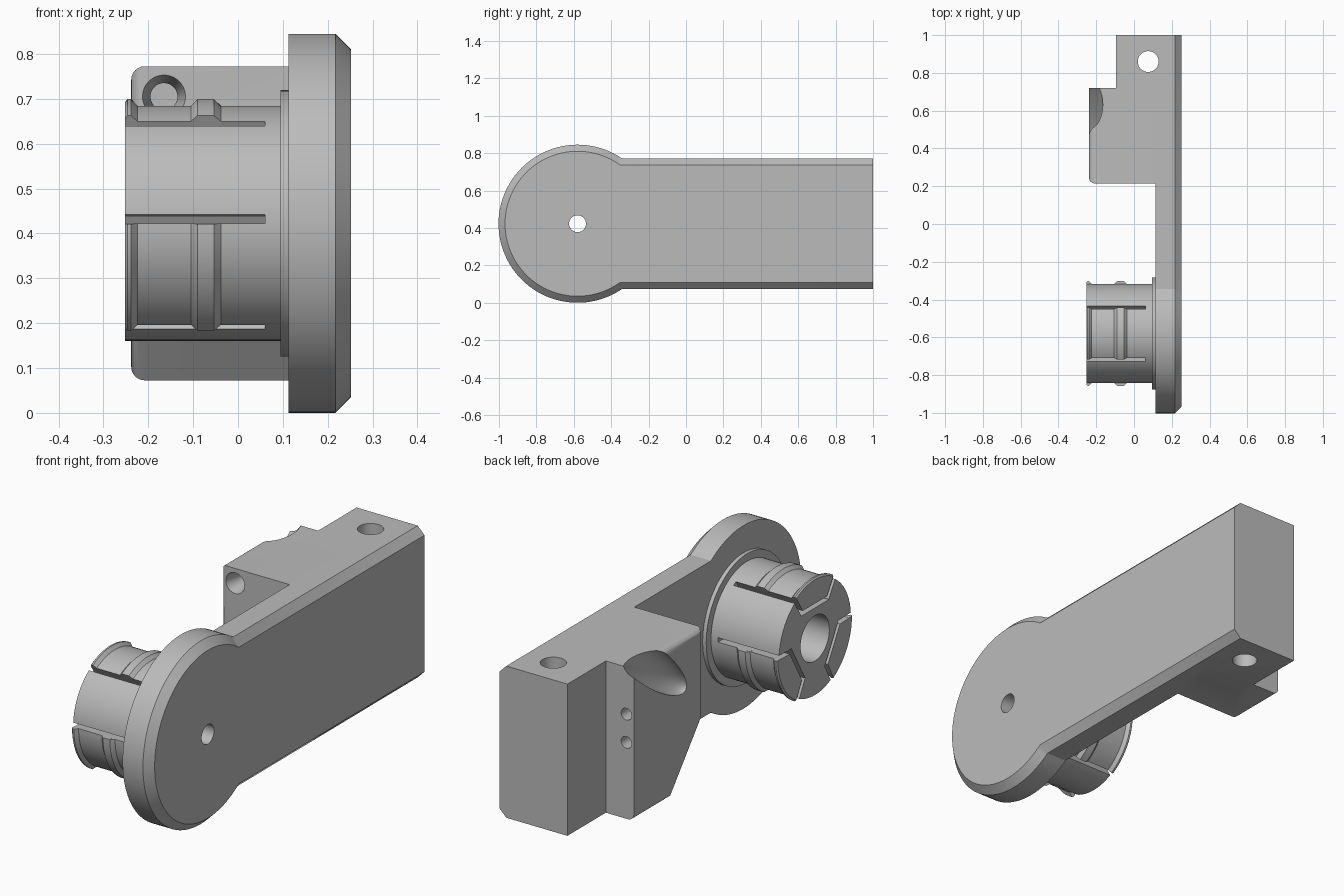
import bpy, bmesh, math
from mathutils import Matrix, Vector

if "Cube" in bpy.data.objects:
    bpy.data.objects.remove(bpy.data.objects["Cube"])

CY, CZ = -0.58, 0.4225          # hub axis
X_IN, X_OUT = 0.113, 0.252      # plate faces

grey = bpy.data.materials.new("plain_grey")
grey.use_nodes = True
grey.diffuse_color = (0.5, 0.5, 0.5, 1)
grey.node_tree.nodes["Principled BSDF"].inputs["Base Color"].default_value = (0.5, 0.5, 0.5, 1)


def finish(bm, name):
    bmesh.ops.recalc_face_normals(bm, faces=bm.faces)
    me = bpy.data.meshes.new(name)
    bm.to_mesh(me)
    bm.free()
    me.materials.append(grey)
    ob = bpy.data.objects.new(name, me)
    bpy.context.collection.objects.link(ob)
    return ob


def loft(name, loops, closed=False):
    """Skin equal-length loops; cap the ends, or join last to first."""
    bm = bmesh.new()
    rings = [[bm.verts.new(p) for p in loop] for loop in loops]
    n = len(rings[0])
    pairs = list(zip(rings, rings[1:]))
    for a, b in pairs:
        for i in range(n):
            j = (i + 1) % n
            bm.faces.new((a[i], a[j], b[j], b[i]))
    bm.faces.new(rings[0])
    bm.faces.new(rings[-1])
    return finish(bm, name)


def box(name, lo, hi, matrix=Matrix()):
    bm = bmesh.new()
    lo, hi = Vector(lo), Vector(hi)
    size = Matrix.Diagonal((*(hi - lo), 1))
    bmesh.ops.create_cube(bm, size=1, matrix=matrix @ Matrix.Translation((lo + hi) / 2) @ size)
    return finish(bm, name)


def rod(name, start, end, r1, r2=None, segs=64):
    """Cylinder or cone between two points."""
    start, end = Vector(start), Vector(end)
    d = end - start
    m = Matrix.Translation((start + end) / 2) @ d.to_track_quat('Z', 'Y').to_matrix().to_4x4()
    bm = bmesh.new()
    bmesh.ops.create_cone(bm, cap_ends=True, segments=segs, radius1=r1,
                          radius2=r1 if r2 is None else r2, depth=d.length, matrix=m)
    return finish(bm, name)


def combine(ob, tool, op='DIFFERENCE'):
    mod = ob.modifiers.new(op, 'BOOLEAN')
    mod.operation, mod.object, mod.solver = op, tool, 'EXACT'
    bpy.context.view_layer.objects.active = ob
    bpy.ops.object.modifier_apply(modifier=mod.name)
    bpy.data.objects.remove(tool)


def smooth(ob):
    bpy.ops.object.select_all(action='DESELECT')
    ob.select_set(True)
    bpy.context.view_layer.objects.active = ob
    bpy.ops.object.shade_smooth_by_angle(angle=math.radians(28))


def hub_point(x, r, deg):
    a = math.radians(deg)
    return (x, CY + r * math.cos(a), CZ + r * math.sin(a))


# Arm plate: round head with straight arm, chamfered on the outer side
def outline(x, inset):
    r, half = 0.4225 - inset, 0.35 - inset
    a = math.degrees(math.asin(half / r))
    steps = 72
    pts = [hub_point(x, r, a + (360 - 2 * a) * i / steps) for i in range(steps + 1)]
    return pts + [(x, 1, CZ - half), (x, 1, CZ + half)]


arm = loft("arm", [outline(X_IN, 0), outline(0.217, 0), outline(X_OUT, 0.035)])

# Thick end block and the taller clamp block with a cut lower corner
combine(arm, box("end_block", (-0.095, 0.6, CZ - 0.35), (0.15, 1, CZ + 0.35)), 'UNION')

profile = [(0.215, 0.7725), (0.215, 0.35), (0.44, 0.0725), (0.72, 0.0725), (0.72, 0.7725)]
clamp = loft("clamp_block", [[(x, y, z) for y, z in profile] for x in (-0.238, 0.15)])
bm = bmesh.new()
bm.from_mesh(clamp.data)
rim = [e for e in bm.edges if all(v.co.x < -0.2 for v in e.verts)
       and not all(v.co.y > 0.7 for v in e.verts)]
bmesh.ops.bevel(bm, geom=rim, offset=0.03, segments=6, profile=0.5, affect='EDGES')
bm.to_mesh(clamp.data)
bm.free()
combine(arm, clamp, 'UNION')

# Sloping scoop on the clamp block
bm = bmesh.new()
tilt = Matrix.Translation((-0.24, 0.62, 0.76)) @ Matrix.Rotation(math.radians(39), 4, 'X')
bmesh.ops.create_uvsphere(bm, u_segments=48, v_segments=32, radius=1,
                          matrix=tilt @ Matrix.Diagonal((0.075, 0.36, 0.085, 1)))
combine(arm, finish(bm, "scoop"))

# Holes: flared front bore, two back pits, vertical pin hole, axle hole
combine(arm, rod("front_flare", (-0.165, 0.20, 0.705), (-0.165, 0.28, 0.705), 0.052, 0.03))
combine(arm, rod("front_bore", (-0.165, 0.25, 0.705), (-0.165, 0.45, 0.705), 0.03))
for z in (0.555, 0.425):
    combine(arm, rod("back_pit", (-0.2, 0.66, z), (-0.2, 0.8, z), 0.027))
combine(arm, rod("pin_hole", (0.075, 0.86, -0.1), (0.075, 0.86, 1), 0.055))
combine(arm, rod("axle_hole", (-0.1, CY, CZ), (0.4, CY, CZ), 0.045))
smooth(arm)

# Hub collar
collar = rod("hub_collar", (0.095, CY, CZ), (X_IN, CY, CZ), 0.297, segs=96)
combine(collar, rod("axle_hole", (0, CY, CZ), (0.2, CY, CZ), 0.045))
smooth(collar)

# Hub barrel with centre bore and slots that free three clips
hub = rod("hub_barrel", (-0.252, CY, CZ), (0.095, CY, CZ), 0.262, segs=96)
combine(hub, rod("centre_bore", (-0.3, CY, CZ), (0.06, CY, CZ), 0.105))
combine(hub, rod("axle_hole", (-0.3, CY, CZ), (0.2, CY, CZ), 0.045))
CLIPS, SPREAD, CHORD = (90, 210, 330), 32, 0.15
for mid in CLIPS:
    corner = CHORD / math.cos(math.radians(SPREAD))
    for side in (-SPREAD, SPREAD):
        turn = Matrix.Translation((0, CY, CZ)) @ Matrix.Rotation(math.radians(mid + side), 4, 'X')
        combine(hub, box("slot", (-0.3, corner, -0.01), (0.06, 0.35, 0.01), turn))
    turn = Matrix.Translation((0, CY, CZ)) @ Matrix.Rotation(math.radians(mid), 4, 'X')
    half = CHORD * math.tan(math.radians(SPREAD)) + 0.008
    combine(hub, box("slot", (-0.3, CHORD - 0.01, -half), (0.06, CHORD + 0.01, half), turn))
smooth(hub)

# Raised lip and ridge on every clip
LIP = [(-0.252, 0.25), (-0.252, 0.27), (-0.246, 0.277), (-0.238, 0.277), (-0.224, 0.262), (-0.224, 0.25)]
RIDGE = [(-0.105, 0.25), (-0.105, 0.262), (-0.09, 0.277), (-0.054, 0.277), (-0.038, 0.262), (-0.038, 0.25)]
for k, mid in enumerate(CLIPS):
    for name, prof in (("clip_lip", LIP), ("clip_ridge", RIDGE)):
        angles = [mid - 29.8 + 59.6 * i / 16 for i in range(17)]
        smooth(loft(f"{name}_{k + 1}", [[hub_point(x, r, a) for x, r in prof] for a in angles]))
